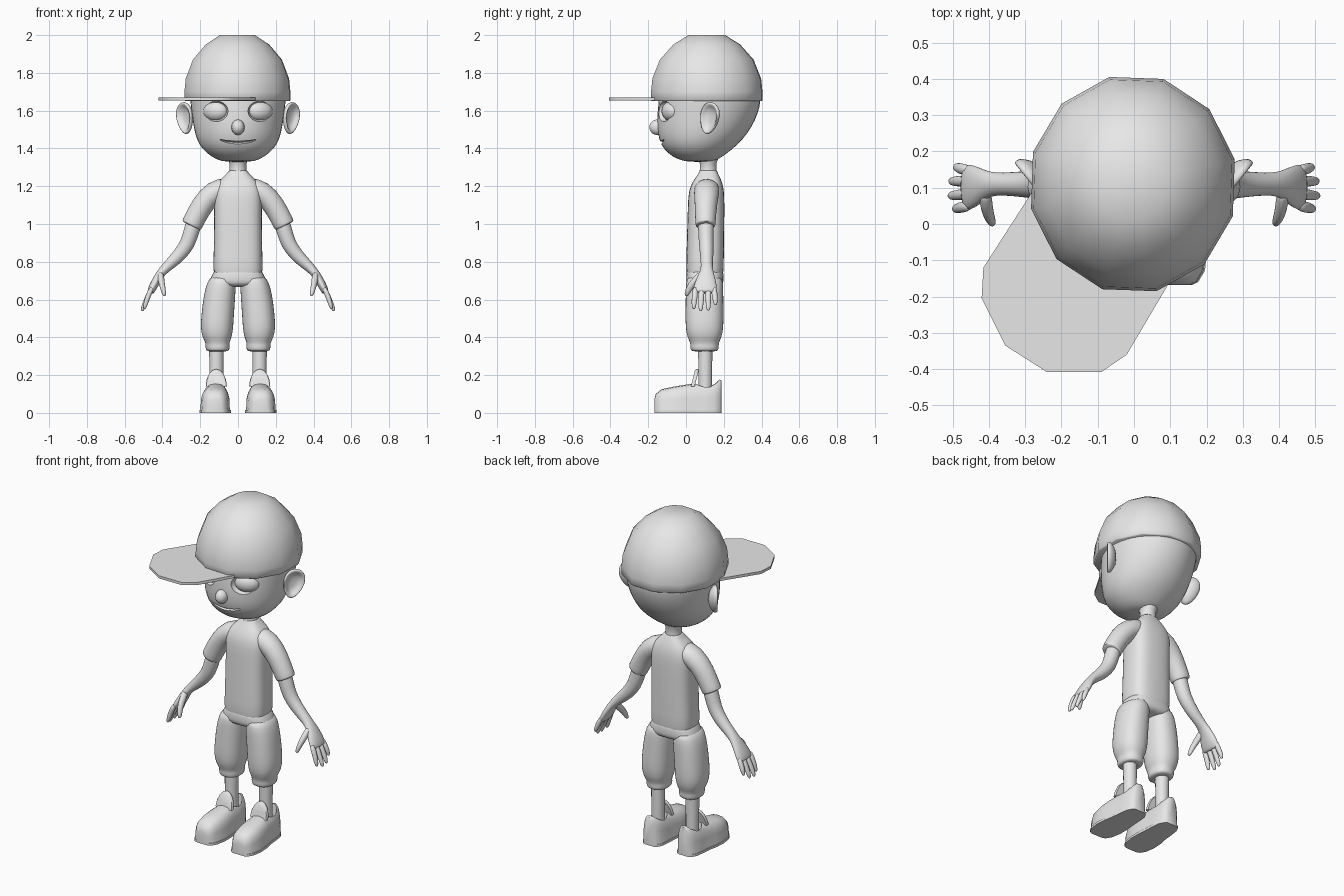
import bpy, bmesh, math
from mathutils import Vector, Matrix

if "Cube" in bpy.data.objects:
    bpy.data.objects.remove(bpy.data.objects["Cube"])

grey = bpy.data.materials.new("plain_grey")
grey.diffuse_color = (0.8, 0.8, 0.8, 1)
grey.use_nodes = True
grey.node_tree.nodes["Principled BSDF"].inputs["Base Color"].default_value = grey.diffuse_color
parts, cutters = [], []


def make(name, rings, mirror=False, subsurf=0, angle=50, cutter=False):
    """Skin closed rings of points, cap both ends."""
    bm = bmesh.new()
    loops = [[bm.verts.new(p) for p in r] for r in rings]
    n = len(loops[0])
    for a, b in zip(loops, loops[1:]):
        for i in range(n):
            j = (i + 1) % n
            bm.faces.new((a[i], a[j], b[j], b[i]))
    bm.faces.new(loops[0])
    bm.faces.new(loops[-1])
    bmesh.ops.recalc_face_normals(bm, faces=bm.faces[:])
    mesh = bpy.data.meshes.new(name)
    bm.to_mesh(mesh)
    bm.free()
    ob = bpy.data.objects.new(name, mesh)
    bpy.context.collection.objects.link(ob)
    mesh.materials.append(grey)
    if mirror:
        ob.modifiers.new("mirror", 'MIRROR').use_mirror_merge = False
    if subsurf:
        s = ob.modifiers.new("smooth", 'SUBSURF')
        s.levels = s.render_levels = subsurf
    if cutter:
        ob.hide_render = True
        cutters.append(ob)
    else:
        parts.append((ob, angle))
    return ob


def oval(cx, cy, z, rx, ry, n=16, power=2.0, turn=0.0):
    pts = []
    for i in range(n):
        a = 2 * math.pi * i / n + turn
        c, s = math.cos(a), math.sin(a)
        pts.append((cx + rx * math.copysign(abs(c) ** (2 / power), c),
                    cy + ry * math.copysign(abs(s) ** (2 / power), s), z))
    return pts


def tube(path, n=12):
    """Path rows are x, y, z, in-plane radius, depth radius."""
    pts = [Vector(p[:3]) for p in path]
    rings = []
    for i, p in enumerate(path):
        t = pts[min(i + 1, len(pts) - 1)] - pts[max(i - 1, 0)]
        side = t.cross(Vector((0, 1, 0))).normalized()
        depth = side.cross(t).normalized()
        rings.append([pts[i] + side * p[3] * math.cos(a) + depth * p[4] * math.sin(a)
                      for a in (2 * math.pi * k / n for k in range(n))])
    return rings


def ball(centre, radii, yaw=0.0, n=20, m=10):
    rot = Matrix.Rotation(yaw, 3, 'Z')
    rings = []
    for j in range(m + 1):
        lat = math.pi * (0.03 + 0.94 * j / m) - math.pi / 2
        rings.append([Vector(centre) + rot @ Vector(
            (radii[0] * math.cos(lat) * math.cos(a), radii[1] * math.cos(lat) * math.sin(a),
             radii[2] * math.sin(lat))) for a in (2 * math.pi * k / n for k in range(n))])
    return rings


def cut(ob, cutter):
    b = ob.modifiers.new("cut", 'BOOLEAN')
    b.operation, b.solver, b.object = 'DIFFERENCE', 'EXACT', cutter


# Head, with eye sockets and mouth slit cut in
head_rows = [(1.328, .06, .02, .13), (1.34, .115, -.045, .17), (1.375, .17, -.1, .22),
             (1.42, .21, -.137, .278), (1.48, .232, -.154, .33), (1.55, .244, -.158, .372),
             (1.62, .253, -.152, .395), (1.67, .258, -.147, .4), (1.72, .255, -.14, .39)]
head = make("head", [oval(0, (f + b) / 2, z, w, (b - f) / 2, 20) for z, w, f, b in head_rows], subsurf=1)
cut(head, make("eye_socket_cutter", ball((.122, -.122, 1.597), (.074, .045, .056), .42), True, cutter=True))
cut(head, make("mouth_cutter", tube([(-.095, -.115, 1.446, .002, .02), (-.06, -.13, 1.436, .006, .02),
                                     (0, -.142, 1.43, .009, .02), (.06, -.13, 1.436, .006, .02),
                                     (.095, -.115, 1.446, .002, .02)]), cutter=True))
make("eyeball", ball((.117, -.079, 1.597), (.07, .046, .053), .42), True)
make("nose", ball((0, -.153, 1.512), (.035, .042, .041), n=14))

# Ears: cupped discs leaning backwards
u, n_ear, up = Vector((.62, .78, 0)), Vector((.78, -.62, 0)), Vector((0, 0, 1))
u2, v2 = u * .97 - up * .24, u * .24 + up * .97
ear = []
for s, d in [(.4, -.04), (.92, -.014), (1, 0), (.95, .012), (.8, .01), (.62, -.008), (.25, -.014)]:
    ear.append([Vector((.282, .125, 1.56)) + n_ear * d +
                u2 * s * .062 * (1 + .22 * math.sin(a)) * math.cos(a) + v2 * s * .09 * math.sin(a)
                for a in (2 * math.pi * k / 16 for k in range(16))])
make("ear", ear, True, 1)

# Cap: faceted dome, with the brim turned to one side
turn = math.radians(13)
make("cap_dome", [oval(-.003, .11, z, .288 * s, .303 * s, 12, 2, turn)
                  for s, z in [(.98, 1.65), (1, 1.655), (1, 1.70), (.975, 1.77), (.84, 1.87),
                               (.6, 1.95), (.33, 2.0)]])
brim = [(-.28, .09), (-.415, -.12), (-.42, -.205), (-.355, -.335), (-.24, -.408), (-.09, -.408),
        (-.02, -.36), (.11, -.14), (.02, -.05), (-.18, .05)]
make("cap_brim", [[(x, y, z) for x, y in brim] for z in (1.654, 1.67)])

# Neck, shirt and sleeves
make("neck", [oval(0, .117, z, r, r, 14) for z, r in [(1.24, .05), (1.29, .045), (1.32, .045), (1.36, .06)]])
shirt = [(.735, .132, .0, .2), (.74, .132, .0, .2), (.9, .129, .003, .202), (1.05, .126, .008, .204),
         (1.15, .13, .01, .204), (1.2, .122, .022, .198), (1.24, .09, .045, .185),
         (1.268, .058, .066, .17), (1.282, .05, .072, .164), (1.284, .046, .075, .16)]
make("shirt", [oval(0, (f + b) / 2, z, w, (b - f) / 2, 20, 2.9) for z, w, f, b in shirt], subsurf=1)
make("sleeve", tube([(.03, .112, 1.2, .06, .07), (.13, .11, 1.172, .064, .07), (.192, .105, 1.1, .06, .06),
                     (.24, .103, 1.005, .057, .055), (.246, .103, .992, .057, .055),
                     (.247, .103, .99, .044, .044)], 14), True, 1)

# Bare arms running into the palms
make("arm", tube([(.21, .105, 1.07, .045, .045), (.245, .105, .97, .043, .043), (.265, .107, .895, .042, .04),
                  (.31, .11, .835, .038, .037), (.36, .11, .788, .031, .032), (.396, .11, .755, .025, .034),
                  (.422, .108, .72, .023, .048), (.446, .103, .675, .024, .064),
                  (.462, .1, .643, .02, .065), (.466, .1, .635, .014, .06)]), True, 1)
# Fingers and thumb
for i, (y0, y1, x1, z1) in enumerate([(.05, .042, .495, .55), (.084, .078, .507, .538),
                                      (.118, .118, .505, .542), (.148, .156, .492, .57)]):
    make("finger_%d" % (i + 1), tube([(.452, y0, .67, .015, .017), (.478, (y0 + y1) / 2, .615, .015, .017),
                                      (x1 - .006, y1, z1 + .025, .013, .014), (x1, y1, z1 + .005, .009, .01),
                                      (x1, y1, z1, .004, .004)], 8), True, 1)
make("thumb", tube([(.41, .095, .745, .018, .02), (.408, .055, .705, .02, .024), (.4, .022, .67, .016, .02),
                    (.392, .006, .635, .013, .016), (.388, .0, .617, .007, .008)], 8), True, 1)

# Trousers: hips plus two baggy legs gathered at the cuffs
make("trouser_hips", [oval(0, .1, z, w, d, 20, 2.7) for z, w, d in
                      [(.76, .125, .094), (.745, .13, .098), (.72, .143, .1), (.69, .156, .1),
                       (.665, .13, .085)]], subsurf=1)
legs = [(.73, .08, .06, .09), (.69, .088, .078, .1), (.62, .098, .085, .101), (.53, .107, .087, .102),
        (.45, .112, .088, .102), (.4, .111, .079, .092), (.37, .109, .062, .075), (.35, .108, .066, .077),
        (.33, .108, .061, .073), (.325, .108, .05, .06)]
make("trouser_leg", [oval(x, .098, z, w, d, 18, 2.3) for z, x, w, d in legs], True, 1)
make("shin", [oval(.114, .102, z, r, r, 14) for z, r in [(.1, .037), (.2, .037), (.36, .039)]], True)

# Shoes: sections along y, each a rounded arch
shoe_rows = [(-.168, .035, .07, .122), (-.16, .052, .1, .122), (-.13, .07, .125, .122), (-.07, .08, .138, .121),
             (-.01, .078, .148, .119), (.04, .07, .156, .117), (.1, .066, .158, .115),
             (.15, .06, .168, .114), (.178, .045, .176, .114), (.188, .03, .172, .114)]
shoe = []
for y, w, h, cx in shoe_rows:
    pts = [(cx - w, y, .012)]
    for k in range(11):
        a = math.pi * (1 - k / 10)
        c, s = math.cos(a), math.sin(a)
        pts.append((cx + w * .97 * math.copysign(abs(c) ** .7, c), y, .02 + (h - .02) * s ** .7))
    pts.append((cx + w, y, .012))
    shoe.append(pts)
shoe_ob = make("shoe", shoe, True)
cut(shoe_ob, make("shoe_opening_cutter", [oval(.115, .108, z, .05 * s, .066 * s, 18)
                                          for z, s in [(.11, .85), (.16, 1), (.25, 1.1)]], True, cutter=True))
sole = [(x, y) for y, w, h, x0 in shoe_rows for x in [x0 - w - .003]]
sole += [(x0 + w + .003, y) for y, w, h, x0 in reversed(shoe_rows)]
make("sole", [[(x, y, z) for x, y in sole] for z in (0, .014)], True)
# Upright tongue in front of the ankle
arch = [(math.cos(math.pi * k / 8), math.sin(math.pi * k / 8)) for k in range(9)]
make("shoe_tongue", [[(.115 + .056 * c * s, y + .022 * t, .14 + .092 * t * s) for c, t in arch]
                     for y, s in [(.026, .95), (.032, 1), (.042, 1), (.046, .95)]], True)

# Bake modifiers and shade
for ob, angle in parts:
    bpy.ops.object.select_all(action='DESELECT')
    ob.select_set(True)
    bpy.context.view_layer.objects.active = ob
    bpy.ops.object.convert(target='MESH')
    bpy.ops.object.shade_smooth_by_angle(angle=math.radians(angle))
for c in cutters:
    bpy.data.objects.remove(c)
